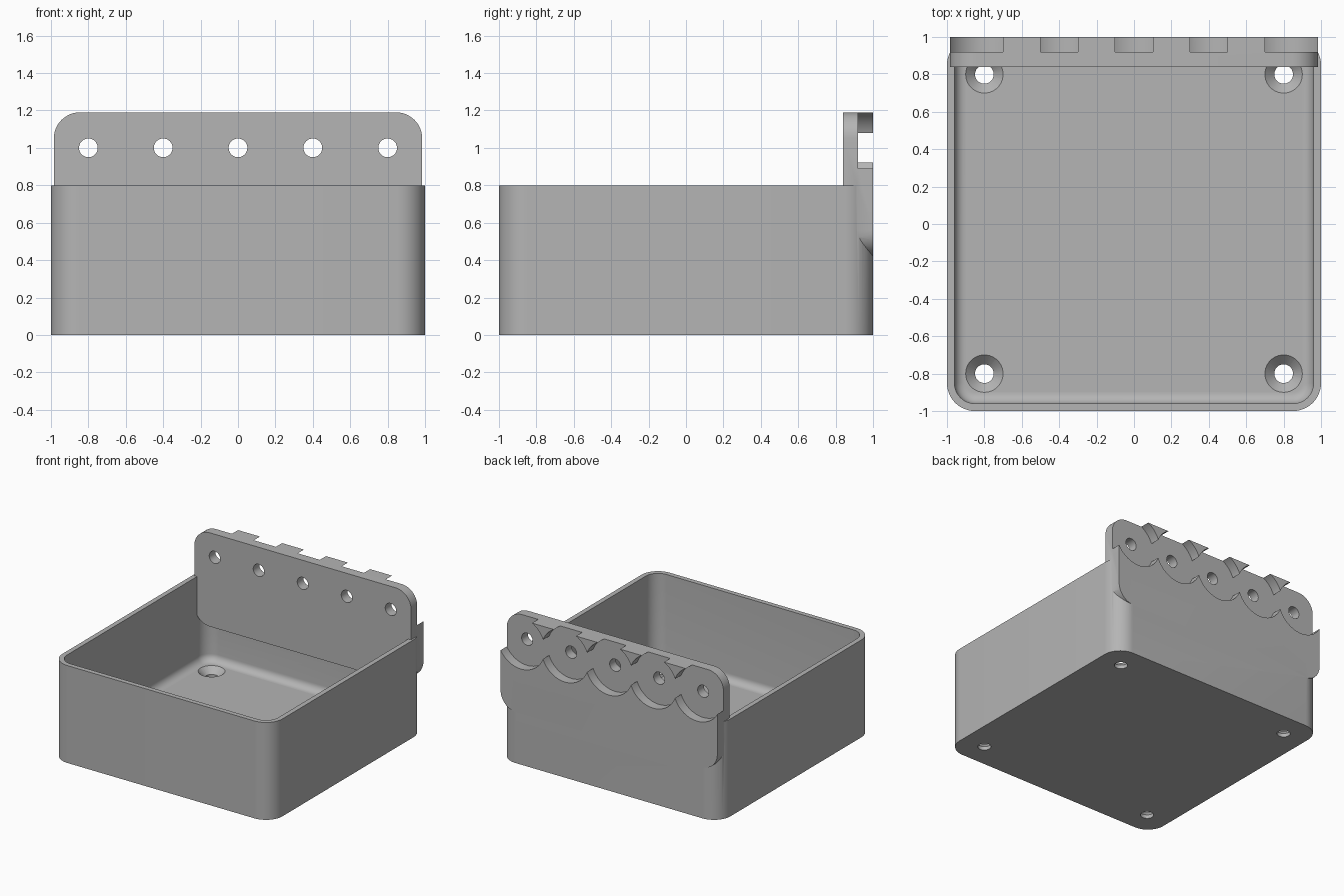
import bpy, bmesh, math
from mathutils import Matrix

cube = bpy.data.objects.get("Cube")
if cube:
    bpy.data.objects.remove(cube, do_unlink=True)

grey = bpy.data.materials.new("grey_plastic")
grey.use_nodes = True
grey.diffuse_color = (0.46, 0.46, 0.46, 1)
grey.node_tree.nodes["Principled BSDF"].inputs["Base Color"].default_value = grey.diffuse_color


def finish(bm, name):
    bmesh.ops.recalc_face_normals(bm, faces=bm.faces)
    mesh = bpy.data.meshes.new(name)
    bm.to_mesh(mesh)
    bm.free()
    mesh.materials.append(grey)
    ob = bpy.data.objects.new(name, mesh)
    bpy.context.collection.objects.link(ob)
    return ob


def rounded_loop(hx, hy, r, steps=12):
    """Outline of a rounded rectangle."""
    pts = []
    for k, (sx, sy) in enumerate([(1, 1), (-1, 1), (-1, -1), (1, -1)]):
        for i in range(steps + 1):
            a = math.pi / 2 * (k + i / steps)
            pts.append((sx * (hx - r) + r * math.cos(a), sy * (hy - r) + r * math.sin(a)))
    return pts


def loft(name, layers, matrix=Matrix()):
    """Closed solid through rounded rectangles (half x, half y, radius, height)."""
    bm = bmesh.new()
    rings = [[bm.verts.new((x, y, z)) for x, y in rounded_loop(hx, hy, r)]
             for hx, hy, r, z in layers]
    for low, high in zip(rings, rings[1:]):
        for i in range(len(low)):
            j = (i + 1) % len(low)
            bm.faces.new((low[i], low[j], high[j], high[i]))
    bm.faces.new(rings[0][::-1])
    bm.faces.new(rings[-1])
    bm.transform(matrix)
    return finish(bm, name)


def drill(name, r1, r2, depth, matrix, sides=48):
    bm = bmesh.new()
    bmesh.ops.create_cone(bm, cap_ends=True, segments=sides, radius1=r1, radius2=r2,
                          depth=depth, matrix=matrix)
    return finish(bm, name)


def combine(ob, other, operation):
    mod = ob.modifiers.new(operation, "BOOLEAN")
    mod.operation, mod.object, mod.solver = operation, other, "EXACT"
    other.hide_render = True
    bpy.context.view_layer.objects.active = ob
    bpy.ops.object.modifier_apply(modifier=mod.name)
    bpy.data.objects.remove(other, do_unlink=True)


# Open tray with a filleted floor
floor, fillet = 0.08, 0.06
tray = loft("wall_tray", [(1, 1, 0.15, 0), (1, 1, 0.15, 0.8)])
layers = []
for i in range(9):
    a = math.pi / 2 * i / 8
    inset = fillet * (1 - math.sin(a))
    layers.append((0.96 - inset, 0.96 - inset, 0.11 - inset, floor + fillet * (1 - math.cos(a))))
layers.append((0.96, 0.96, 0.11, 1))
combine(tray, loft("cavity", layers), "DIFFERENCE")

# Mounting plate along the back
bottom, top = 0.42, 1.19
half = (top - bottom) / 2
stand = Matrix.Translation((0, 0, bottom + half)) @ Matrix.Rotation(math.pi / 2, 4, "X")
plate = loft("mounting_plate", [(0.985, half, 0.14, -1), (0.985, half, 0.14, -0.84)], stand)
combine(tray, plate, "UNION")

# Round recesses and screw holes in the plate
turn = Matrix.Rotation(math.pi / 2, 4, "X")
for i in range(-2, 3):
    x = 0.4 * i
    recess = drill("recess", 0.215, 0.215, 0.2, Matrix.Translation((x, 1.02, 1)) @ turn, 64)
    combine(tray, recess, "DIFFERENCE")
    hole = drill("plate_hole", 0.05, 0.05, 0.3, Matrix.Translation((x, 0.9, 1)) @ turn)
    combine(tray, hole, "DIFFERENCE")

# Countersunk holes in the floor
for x in (-0.8, 0.8):
    for y in (-0.8, 0.8):
        hole = drill("floor_hole", 0.05, 0.05, 0.3, Matrix.Translation((x, y, 0.05)))
        combine(tray, hole, "DIFFERENCE")
        sink = drill("countersink", 0.04, 0.11, 0.07, Matrix.Translation((x, y, floor - 0.025)))
        combine(tray, sink, "DIFFERENCE")

# Smooth the round walls, keep the edges crisp
bpy.ops.object.select_all(action="DESELECT")
tray.select_set(True)
bpy.context.view_layer.objects.active = tray
bpy.ops.object.shade_smooth_by_angle(angle=math.radians(30))
